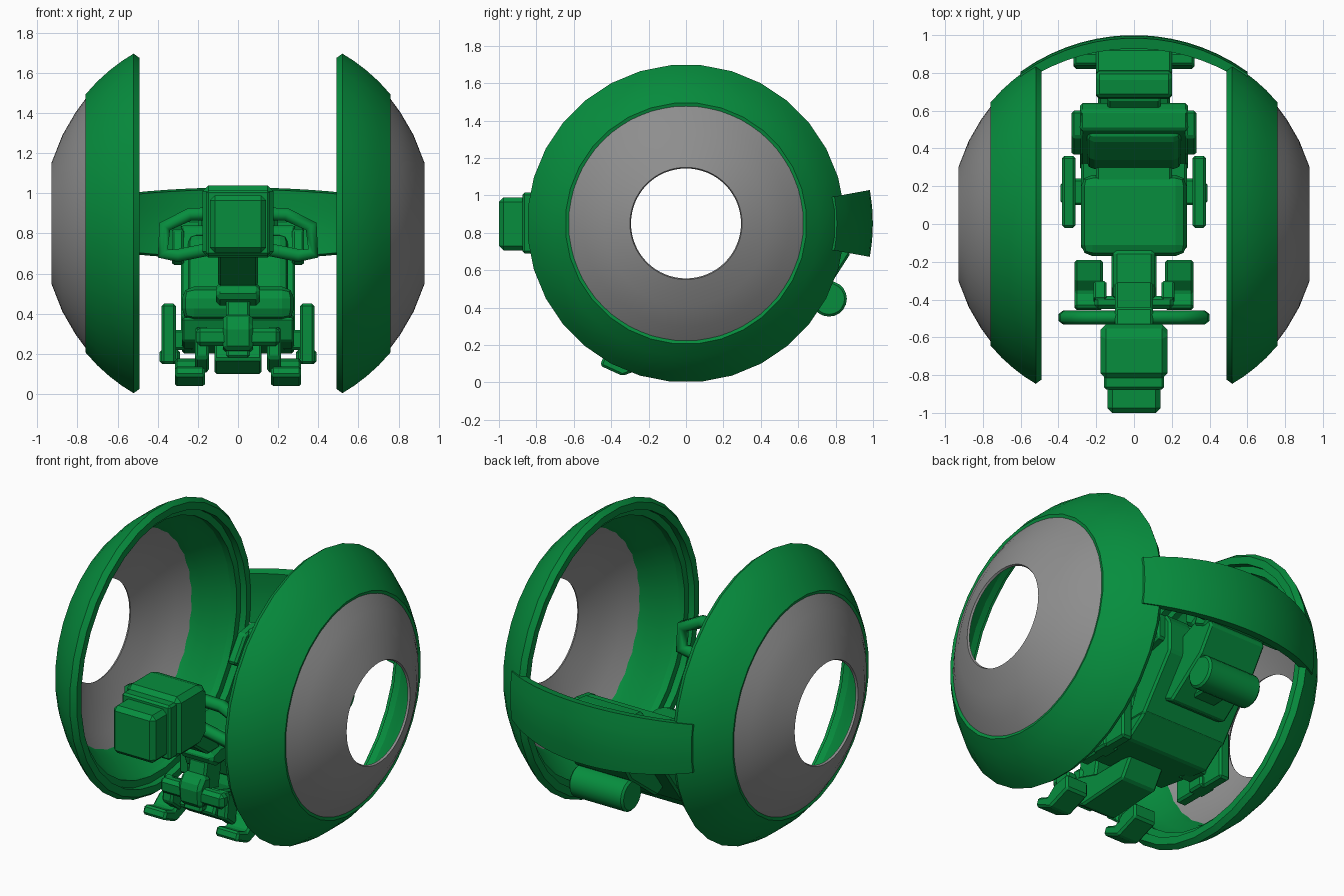
import bpy, bmesh, math

cube = bpy.data.objects.get("Cube")
if cube:
    bpy.data.objects.remove(cube)


def material(name, color):
    m = bpy.data.materials.new(name)
    m.use_nodes = True
    m.diffuse_color = color
    m.node_tree.nodes["Principled BSDF"].inputs["Base Color"].default_value = color
    return m


GREEN = material("green", (0.002, 0.27, 0.048, 1))
GREY = material("grey", (0.27, 0.27, 0.27, 1))
HUB = 0.85  # height of the wheel axis


def finish(name, bm, mat, bevel=0, smooth=False):
    bmesh.ops.recalc_face_normals(bm, faces=bm.faces)
    mesh = bpy.data.meshes.new(name)
    bm.to_mesh(mesh)
    bm.free()
    mesh.materials.append(mat)
    ob = bpy.data.objects.new(name, mesh)
    bpy.context.collection.objects.link(ob)
    if bevel:
        mod = ob.modifiers.new("Bevel", 'BEVEL')
        mod.width = bevel
        mod.segments = 2 if bevel > .03 else 1
    if smooth:
        bpy.ops.object.select_all(action='DESELECT')
        ob.select_set(True)
        bpy.context.view_layer.objects.active = ob
        bpy.ops.object.shade_smooth_by_angle(angle=math.radians(30))
    return ob


def revolve(name, profile, mat, start=0, sweep=math.tau, steps=32):
    """Turn a closed (x, radius) profile about the wheel axis."""
    bm = bmesh.new()
    full = sweep > 6
    rings = []
    for i in range(steps if full else steps + 1):
        a = start + sweep * i / steps
        rings.append([bm.verts.new((x, r * math.cos(a), HUB + r * math.sin(a)))
                      for x, r in profile])
    n = len(profile)
    for i in range(steps):
        p, q = rings[i], rings[(i + 1) % len(rings)]
        for j in range(n):
            k = (j + 1) % n
            bm.faces.new((p[j], p[k], q[k], q[j]))
    if not full:
        bm.faces.new(rings[0])
        bm.faces.new(rings[-1])
    return finish(name, bm, mat, smooth=True)


def slab(name, profile, half, x=0, bevel=0.012):
    """Extrude a (y, z) side profile across the width."""
    bm = bmesh.new()
    a = [bm.verts.new((x - half, y, z)) for y, z in profile]
    b = [bm.verts.new((x + half, y, z)) for y, z in profile]
    bm.faces.new(a)
    bm.faces.new(b)
    for i in range(len(a)):
        j = (i + 1) % len(a)
        bm.faces.new((a[i], a[j], b[j], b[i]))
    return finish(name, bm, GREEN, bevel)


def box(name, y0, y1, z0, z1, half, x=0, bevel=0.012):
    return slab(name, [(y0, z0), (y1, z0), (y1, z1), (y0, z1)], half, x, bevel)


# Side shells with a stepped rim, and their domed covers with a round hole
shell = [(.52, .85), (.58, .812), (.64, .766), (.70, .712), (.76, .646),
         (.752, .618), (.70, .645), (.64, .70), (.57, .745), (.53, .745),
         (.53, .785), (.49, .785), (.49, .828)]
dome = [(.75, .634), (.81, .552), (.875, .44), (.93, .30)]
dome += [(x - .012, r - .006) for x, r in reversed(dome)]
for side, s in (("left", 1), ("right", -1)):
    half_step = math.pi / 32
    revolve(side + "_shell", [(s * x, r) for x, r in shell], GREEN, half_step)
    revolve(side + "_cover", [(s * x, r) for x, r in dome], GREY, half_step, steps=64)

# Curved bridge behind the seat, lapping over both shells
xs = [-.6 + .08 * i for i in range(16)]
bridge = [(x, math.sqrt(1 - .97 * x * x)) for x in xs]
bridge += [(x, math.sqrt(.89 - .9 * x * x)) for x in reversed(xs)]
revolve("rear_bridge", bridge, GREEN, math.radians(-10.3), math.radians(20.6), 4)

# Console with its screen housing
box("console_screen", -1, -.84, .705, .99, .14, bevel=.025)
box("console_collar", -.875, -.80, .69, 1.015, .16)
slab("console_body", [(-.82, .68), (-.60, .68), (-.53, .74), (-.53, 1.0),
                      (-.58, 1.04), (-.82, 1.04)], .178, bevel=.03)
slab("console_neck", [(-.58, .76), (-.58, .96), (-.44, .93), (-.44, .76)], .10)
slab("console_arm", [(-.64, .70), (-.42, .54), (-.30, .54), (-.46, .78)], .10)

# Steering column and floor beam
slab("seat_horn", [(-.41, .48), (-.40, .53), (-.32, .555), (-.14, .54), (-.12, .44),
                   (-.34, .44)], .11, bevel=.02)
slab("steering_column", [(-.38, .47), (-.22, .47), (-.28, .18), (-.44, .18)], .06)
slab("floor_beam", [(-.40, .17), (-.30, .10), (.04, .12), (.12, .25),
                    (-.18, .25), (-.34, .30)], .118)
slab("pedal_hub", [(-.46, .22), (-.36, .20), (-.35, .38), (-.42, .40), (-.47, .34)], .075,
     bevel=.02)
box("pedal_axle", -.45, -.38, .24, .33, .21, bevel=.02)

# Seat
slab("seat_base", [(-.10, .26), (.28, .20), (.44, .32), (.36, .40), (-.14, .38)], .28)
box("seat_cushion", -.17, .26, .365, .535, .28, bevel=.06)
box("seat_hinge", .22, .36, .36, .52, .20)
slab("backrest_shell", [(.28, .30), (.42, .30), (.64, .60), (.64, .78), (.60, .84),
                        (.50, .84)], .285)
slab("backrest_cushion", [(.28, .46), (.36, .42), (.56, .78), (.46, .80), (.34, .66)],
     .25, bevel=.04)
slab("back_panel", [(.46, .40), (.54, .36), (.79, .55), (.88, .69), (.82, .80),
                    (.62, .72)], .19)
slab("seat_neck", [(.54, .74), (.66, .72), (.76, .82), (.66, .86)], .14)
slab("headrest", [(.66, .78), (.72, .74), (.82, .80), (.81, .91), (.78, .93), (.67, .92)],
     .20, bevel=.03)

# Bracket joining the seat to the bridge
slab("rear_bracket", [(.74, .74), (.82, .70), (.93, .74), (.93, .88), (.80, .90)], .20)

# Tank on the back with its mount
box("tank_mount", .54, .76, .40, .53, .08)
bm = bmesh.new()
bmesh.ops.create_cone(bm, cap_ends=True, segments=20, radius1=.095, radius2=.095, depth=.36)
for v in bm.verts:
    x, y, z = v.co
    v.co = (z, .765 + x, .447 + y)
finish("rear_tank", bm, GREEN, bevel=.012, smooth=True)

# Paired parts
grip_path = [(.06, .90), (.24, .895), (.365, .835), (.375, .70), (.30, .69), (.10, .73)]
for side, s in (("left", 1), ("right", -1)):
    # Handlebar loop
    curve = bpy.data.curves.new(side + "_handlebar", 'CURVE')
    curve.dimensions = '3D'
    curve.bevel_depth = .037
    curve.bevel_resolution = 1
    curve.use_fill_caps = True
    spline = curve.splines.new('POLY')
    spline.points.add(len(grip_path) - 1)
    for p, (x, z) in zip(spline.points, grip_path):
        p.co = (s * x, -.495, z, 1)
    curve.materials.append(GREEN)
    bpy.context.collection.objects.link(bpy.data.objects.new(side + "_handlebar", curve))

    # Side rails, bolster wings and bracket wings
    box(side + "_side_rail", -.02, .36, .15, .45, .035, s * .345)
    box(side + "_rail_tab", .11, .22, .15, .22, .05, s * .34)
    box(side + "_rail_arm", .10, .24, .22, .32, .06, s * .28)
    slab(side + "_bolster", [(.36, .68), (.42, .64), (.60, .68), (.60, .84), (.46, .82)],
         .03, s * .30)
    slab(side + "_bracket_wing", [(.82, .73), (.90, .73), (.91, .87), (.84, .87)],
         .07, s * .25)

    # Foot pedals
    slab(side + "_pedal", [(-.46, .09), (-.34, .035), (-.19, .09), (-.19, .18),
                           (-.30, .16), (-.36, .11), (-.44, .14)], .075, s * .24)
    slab(side + "_pedal_link", [(-.42, .18), (-.32, .10), (-.30, .28), (-.40, .34)],
         .035, s * .18)
